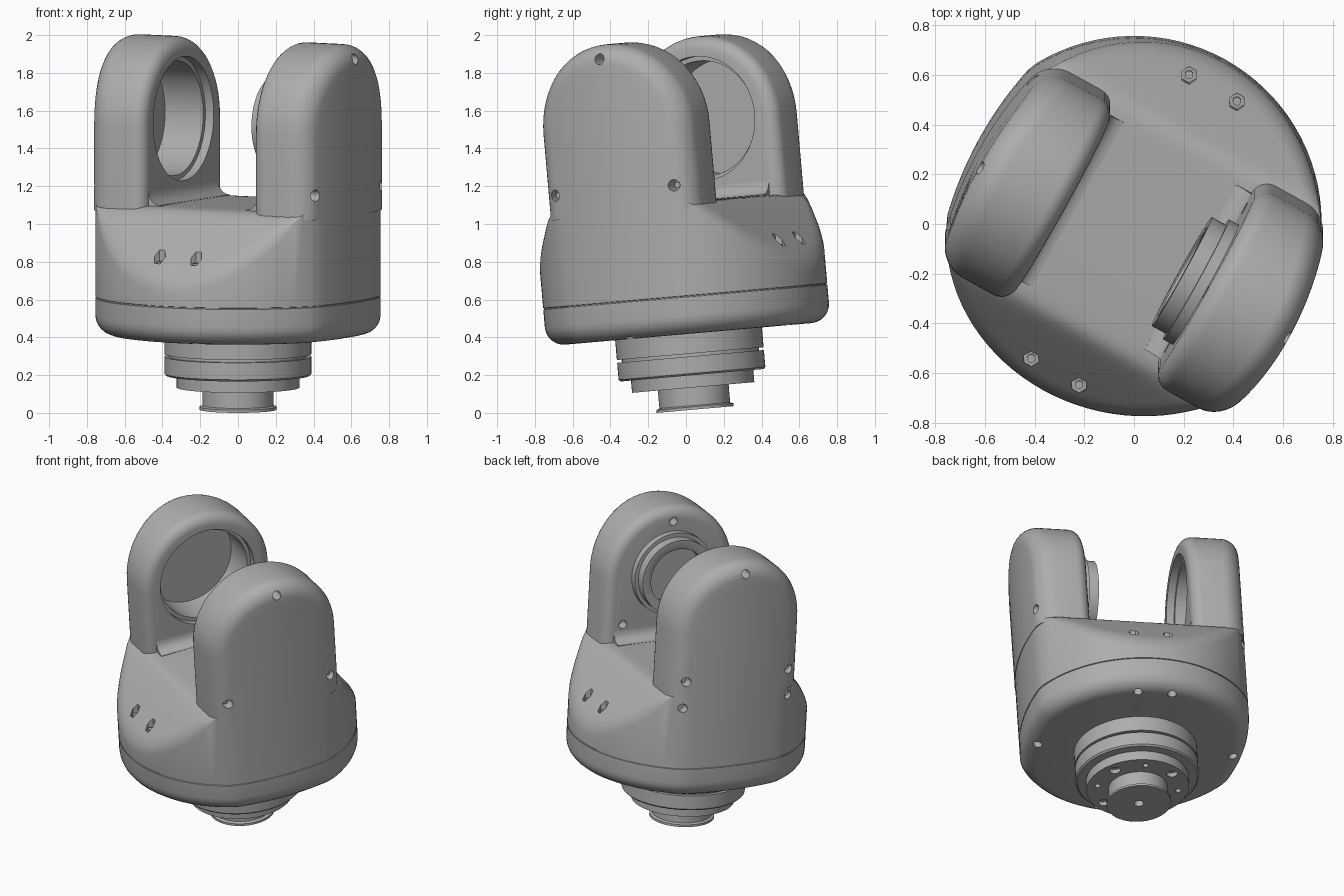
import bpy, bmesh
from math import sin, cos, pi, radians, sqrt
from mathutils import Matrix, Vector

cube = bpy.data.objects.get("Cube")
if cube:
    bpy.data.objects.remove(cube, do_unlink=True)

# Whole joint leans forward and is turned about its own axis
POSE = (Matrix.Translation((0, 0.05, 0)) @ Matrix.Rotation(radians(5), 4, 'X')
        @ Matrix.Rotation(radians(-29), 4, 'Z'))
FLOOR, ARCH_Z, ARCH_R, INNER, OUTER = 1.12, 1.535, 0.45, 0.33, 0.713

grey = bpy.data.materials.new("machined_grey")
grey.use_nodes = True
colour = (0.42, 0.42, 0.42, 1)
grey.diffuse_color = colour
grey.node_tree.nodes["Principled BSDF"].inputs["Base Color"].default_value = colour


def make_object(name, bm):
    bmesh.ops.recalc_face_normals(bm, faces=bm.faces)
    mesh = bpy.data.meshes.new(name)
    bm.to_mesh(mesh)
    bm.free()
    mesh.materials.append(grey)
    obj = bpy.data.objects.new(name, mesh)
    bpy.context.collection.objects.link(obj)
    obj.matrix_world = POSE
    return obj


def loft(name, rings, matrix=Matrix()):
    """Bridge closed rings of equal length and cap both ends."""
    bm = bmesh.new()
    loops = [[bm.verts.new(matrix @ Vector(p)) for p in ring] for ring in rings]
    count = len(loops[0])
    for a, b in zip(loops, loops[1:]):
        for i in range(count):
            j = (i + 1) % count
            bm.faces.new((a[i], a[j], b[j], b[i]))
    bm.faces.new(loops[0])
    bm.faces.new(loops[-1])
    return make_object(name, bm)


def turned(name, profile, matrix=Matrix(), sides=72):
    angles = [2 * pi * i / sides for i in range(sides)]
    return loft(name, [[(r * cos(a), r * sin(a), z) for a in angles]
                       for r, z in profile], matrix)


def cut(target, cutters):
    """Cut (matrix, radius, start, end, sides) cylinders out of a part."""
    helpers = []
    for matrix, r, z0, z1, sides in cutters:
        tool = turned("cutter", [(r, z0), (r, z1)], matrix, sides)
        tool.hide_render = True
        helpers.append(tool)
        mod = target.modifiers.new("hole", 'BOOLEAN')
        mod.operation, mod.solver, mod.object = 'DIFFERENCE', 'EXACT', tool
    bpy.context.view_layer.update()
    graph = bpy.context.evaluated_depsgraph_get()
    mesh = bpy.data.meshes.new_from_object(target.evaluated_get(graph))
    target.modifiers.clear()
    target.data = mesh
    for tool in helpers:
        bpy.data.objects.remove(tool, do_unlink=True)


def upright(x, y):
    return Matrix.Translation((x, y, 0))


def sideways(side, y, z):
    """Cylinder axis running outward along x on the given side."""
    return Matrix.Translation((0, y, z)) @ Matrix.Rotation(side * pi / 2, 4, 'Y')


# Body: round plan with flattened sides
def plan(inset):
    points = []
    scale = 1 - inset / 0.755
    for i in range(96):
        a = 2 * pi * i / 96
        x, y = 0.755 * cos(a), 0.755 * sin(a)
        limit = 0.71 - y * y / 3
        points.append((max(-limit, min(limit, x)) * scale, y * scale))
    return points


# Saddle height: flat floor falling away to sloped shoulders
def saddle(y, rim):
    d = 1.19 * (abs(y) - ARCH_R)
    edge = max(0, min(1, (abs(y) - 0.42) / 0.1))
    return FLOOR - 0.5 * (d + sqrt(d * d + 0.0016)) - rim * edge


levels = []
for i in range(7):
    a = i * pi / 12
    levels.append((0.1 * (1 - sin(a)), 0.52 - 0.1 * cos(a)))
levels += [(0, 0.615), (0.006, 0.617), (0.006, 0.621), (0, 0.623)]
rings = [[(x, y, z) for x, y in plan(inset)] for inset, z in levels]
rims = [(0, 0.06), (0.005, 0.038), (0.012, 0.022), (0.03, 0.005)]
rims += [(0.03 + 0.02 * i, 0) for i in range(1, 35)]
for inset, rim in rims:
    rings.append([(x, y, saddle(y, rim)) for x, y in plan(inset)])
body = loft("body", rings)

holes = []
for sx in (-1, 1):
    for sy in (-1, 1):
        holes.append((upright(sx * 0.11, sy * 0.655), 0.033, 0.83, 1.1, 6))
        holes.append((upright(sx * 0.11, sy * 0.655), 0.028, 0.3, 0.52, 20))
    holes.append((upright(sx * 0.63, 0), 0.028, 0.3, 0.52, 20))
    holes.append((sideways(-1, sx * 0.37, 1.03), 0.028, 0.61, 0.8, 20))
cut(body, holes)

# Bolt ends standing in the shoulder pockets
for sx in (-1, 1):
    for sy in (-1, 1):
        turned("shoulder_bolt", [(0.017, 0.82), (0.017, 0.85)],
               upright(sx * 0.11, sy * 0.655), 16)


# Arms: rounded arches with soft edges, the outer face following the body
def arch(side, x, inset):
    r = ARCH_R - inset
    outline = [(-r, 1.08)]
    for i in range(33):
        a = pi - pi * i / 32
        outline.append((r * cos(a), ARCH_Z + r * sin(a)))
    outline.append((r, 1.08))
    bulge = max(0, min(1, (x - 0.4) / 0.2)) / 3
    return [(side * (x - bulge * y * y), y, z) for y, z in outline]


def arm(name, side):
    sections = []
    for i in range(7):
        a = i * pi / 12
        sections.append((INNER + 0.07 * (1 - cos(a)), 0.07 * (1 - sin(a))))
    for i in range(9):
        a = i * pi / 16
        sections.append((OUTER - 0.1 * (1 - sin(a)), 0.1 * (1 - cos(a))))
    sections += [(OUTER, d) for d in (0.16, 0.22, 0.28, 0.34, 0.4, 0.44)]
    obj = loft(name, [arch(side, x, d) for x, d in sections])
    drill = [(sideways(side, 0, 1.91), 0.028, 0.61, 0.8, 20)]
    for y in (-0.36, 0.36):
        drill.append((sideways(side, y, 1.21), 0.03, 0.6, 0.8, 20))
    if side < 0:
        # Bearing socket, stepped
        drill.append((sideways(side, 0, 1.55), 0.33, 0.2, 0.38, 72))
        drill.append((sideways(side, 0, 1.55), 0.305, 0.19, 0.61, 72))
    else:
        drill.append((sideways(side, 0, 1.89), 0.028, 0.2, 0.4, 20))
        for y in (-0.32, 0.32):
            drill.append((sideways(side, y, 1.23), 0.028, 0.2, 0.4, 20))
    cut(obj, drill)


arm("left_arm", 1)
arm("right_arm", -1)

# Screw heads in the lower arm holes, and coves where arms meet the floor
for side, label in ((1, "left"), (-1, "right")):
    for y in (-0.36, 0.36):
        turned(label + "_arm_screw", [(0.017, 0.58), (0.017, 0.63)],
               sideways(side, y, 1.21), 16)
    cove = [(INNER + 0.02, FLOOR - 0.02), (INNER + 0.02, FLOOR + 0.07)]
    for i in range(7):
        a = i * pi / 12
        cove.append((INNER - 0.07 + 0.07 * cos(a), FLOOR + 0.07 - 0.07 * sin(a)))
    cove.append((INNER - 0.07, FLOOR - 0.02))
    loft(label + "_cove", [[(side * x, y, z) for x, z in cove] for y in (-0.38, 0.38)])

# Bearing boss facing the socket
turned("bearing_boss", [(0.19, 0.31), (0.19, 0.225), (0.2, 0.22), (0.25, 0.22),
                        (0.25, 0.285), (0.275, 0.285), (0.275, 0.36)],
       sideways(1, 0, 1.55))

# Stepped hub and flanged shaft under the body
hub = turned("stepped_hub", [
    (0.03, 0.06), (0.03, 0.018), (0.205, 0.018), (0.205, 0.033), (0.188, 0.04),
    (0.188, 0.135), (0.325, 0.135), (0.325, 0.2), (0.38, 0.2), (0.39, 0.21),
    (0.39, 0.3), (0.365, 0.3), (0.365, 0.315), (0.39, 0.315), (0.39, 0.45)])
cut(hub, [(upright(0.26 * cos(i * pi / 4), 0.26 * sin(i * pi / 4)),
           0.035 if i % 2 else 0.018, 0.1, 0.165, 16) for i in range(8)])

# Smooth curved faces, keep machined edges crisp
bpy.ops.object.select_all(action='DESELECT')
for obj in bpy.context.scene.objects:
    if obj.type == 'MESH' and obj.data.materials and obj.data.materials[0] == grey:
        obj.select_set(True)
        bpy.context.view_layer.objects.active = obj
bpy.ops.object.shade_smooth_by_angle(angle=radians(32))
